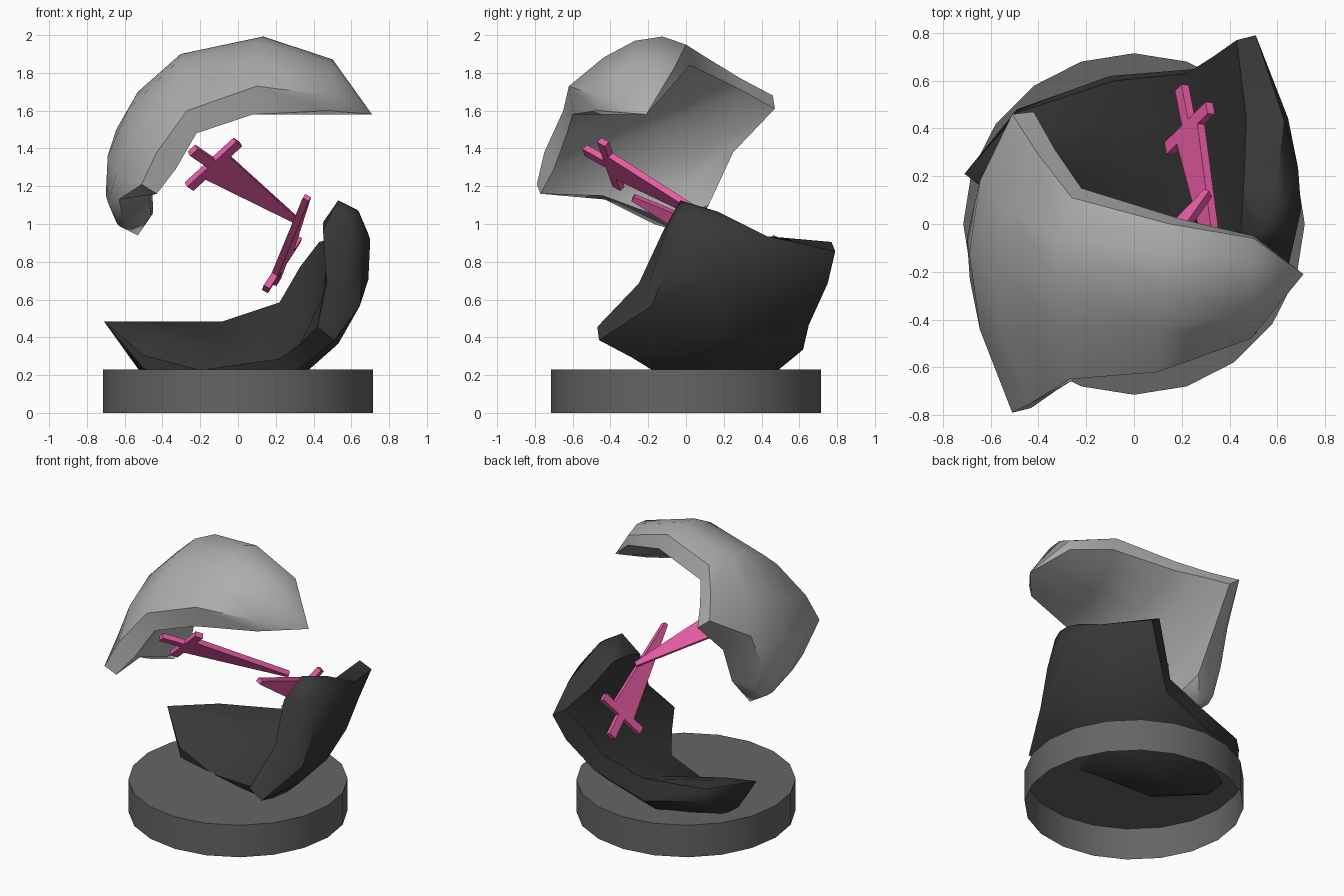
import bpy, bmesh, math
from mathutils import Vector

if "Cube" in bpy.data.objects:
    bpy.data.objects.remove(bpy.data.objects["Cube"])


def material(name, rgb):
    m = bpy.data.materials.new(name)
    m.diffuse_color = (*rgb, 1)
    m.use_nodes = True
    m.node_tree.nodes["Principled BSDF"].inputs["Base Color"].default_value = m.diffuse_color
    return m


LIGHT = material("light grey", (0.42, 0.42, 0.42))
DARK = material("charcoal", (0.040, 0.040, 0.040))
BASE = material("mid grey", (0.130, 0.130, 0.130))
PINK = material("pink", (0.80, 0.105, 0.37))


def finish(name, bm, mat, smooth=None, recalc=True):
    if recalc:
        bmesh.ops.recalc_face_normals(bm, faces=bm.faces[:])
    me = bpy.data.meshes.new(name)
    bm.to_mesh(me)
    bm.free()
    ob = bpy.data.objects.new(name, me)
    bpy.context.collection.objects.link(ob)
    me.materials.append(mat)
    if smooth:
        bpy.ops.object.select_all(action='DESELECT')
        ob.select_set(True)
        bpy.context.view_layer.objects.active = ob
        bpy.ops.object.shade_smooth_by_angle(angle=math.radians(smooth))
    return ob


# Base: 20-sided drum, open underneath
bm = bmesh.new()
bmesh.ops.create_cone(bm, segments=20, radius1=0.715, radius2=0.715, depth=0.23, cap_ends=True)
bmesh.ops.translate(bm, verts=bm.verts, vec=(0, 0, 0.115))
bottom = [f for f in bm.faces if f.normal.z < -0.9]
bmesh.ops.delete(bm, geom=bottom, context='FACES_ONLY')
finish("base", bm, BASE, 30, recalc=False)

# Curved shell sections: front, middle, back of the outer skin, then of the inner skin
SECTIONS = [
    [(.49, -.48, 1.68), (.50, -.26, 1.86), (.50, -.06, 1.83),
     (.48, -.47, 1.60), (.48, -.25, 1.60), (.50, -.05, 1.76)],
    [(.10, -.62, 1.73), (.12, -.27, 1.97), (.15, .00, 1.95),
     (.08, -.60, 1.58), (.10, -.24, 1.70), (.20, .02, 1.84)],
    [(-.27, -.65, 1.60), (-.32, -.24, 1.86), (-.26, .11, 1.88),
     (-.22, -.63, 1.48), (-.22, -.20, 1.64), (-.22, .15, 1.78)],
    [(-.43, -.75, 1.38), (-.58, -.18, 1.61), (-.40, .29, 1.77),
     (-.33, -.70, 1.29), (-.38, -.17, 1.51), (-.33, .31, 1.70)],
    [(-.51, -.79, 1.21), (-.69, -.12, 1.36), (-.51, .46, 1.68),
     (-.43, -.77, 1.16), (-.46, -.12, 1.32), (-.42, .47, 1.61)],
    [(-.63, -.43, 1.13), (-.70, -.06, 1.15), (-.59, .20, 1.40),
     (-.47, -.44, 1.15), (-.48, -.08, 1.19), (-.47, .25, 1.38)],
    [(-.60, -.17, 1.00), (-.64, -.01, 1.00), (-.60, .10, 1.08),
     (-.46, -.17, 1.05), (-.45, -.01, 1.06), (-.45, .12, 1.10)],
]
TIPS = [(.71, -.21, 1.58), (-.53, .03, .94)]


def arc(a, m, b, n=4):
    # quadratic curve passing through a, m and b
    a, m, b = Vector(a), Vector(m), Vector(b)
    c = 2 * m - (a + b) / 2
    return [(1 - t) ** 2 * a + 2 * t * (1 - t) * c + t * t * b for t in (i / n for i in range(n + 1))]


def shell(name, mat, place):
    bm = bmesh.new()
    rings = []
    for s in SECTIONS:
        loop = arc(*s[:3]) + arc(*s[3:])[::-1]
        rings.append([bm.verts.new(place(p)) for p in loop])
    n = len(rings[0])
    for r0, r1 in zip(rings, rings[1:]):
        for i in range(n):
            j = (i + 1) % n
            bm.faces.new((r0[i], r0[j], r1[j], r1[i]))
    for ring, tip in ((rings[0], TIPS[0]), (rings[-1], TIPS[1])):
        t = bm.verts.new(place(Vector(tip)))
        for i in range(n):
            bm.faces.new((ring[i], ring[(i + 1) % n], t))
    ob = finish(name, bm, mat, 38)
    # crisp crease where the wide end's cap begins (first ring = first n vertices)
    sharp = ob.data.attributes.get("sharp_edge") or ob.data.attributes.new("sharp_edge", 'BOOLEAN', 'EDGE')
    for e in ob.data.edges:
        if max(e.vertices) < n:
            sharp.data[e.index].value = True


# Upper shell, and the lower one as its point reflection
shell("upper_shell", LIGHT, lambda p: p)
shell("lower_shell", DARK, lambda p: Vector((0, 0, 2.065)) - p)


# Pink pointers: handle, crossbar and tapering blade cut from a plate
def pointer(name, handle, tip, bar_a, bar_b):
    handle, tip = Vector(handle), Vector(tip)
    axis = tip - handle
    length = axis.length
    axis.normalize()
    bar = Vector(bar_a) - Vector(bar_b)
    bar = (bar - axis * bar.dot(axis)).normalized()
    normal = axis.cross(bar)
    c, w = 0.2 * length, 0.028
    half = [(0, w), (c - w, w), (c - w, .18), (c + w, .18), (c + w, .09), (length, .014)]
    outline = half + [(s, -u) for s, u in reversed(half)]
    bm = bmesh.new()
    vs = [bm.verts.new(handle + axis * s + bar * u - normal * .018) for s, u in outline]
    f = bm.faces.new(vs)
    ext = bmesh.ops.extrude_face_region(bm, geom=[f], use_keep_orig=True)
    top = [v for v in ext["geom"] if isinstance(v, bmesh.types.BMVert)]
    bmesh.ops.translate(bm, verts=top, vec=normal * .036)
    finish(name, bm, PINK)


pointer("upper_pointer", (-.24, -.53, 1.39), (.31, .13, 1.02), (0, -.44, 1.43), (-.27, -.37, 1.20))
pointer("lower_pointer", (.20, .57, .70), (.365, -.28, 1.14), (.33, .465, .94), (.15, .29, .66))
